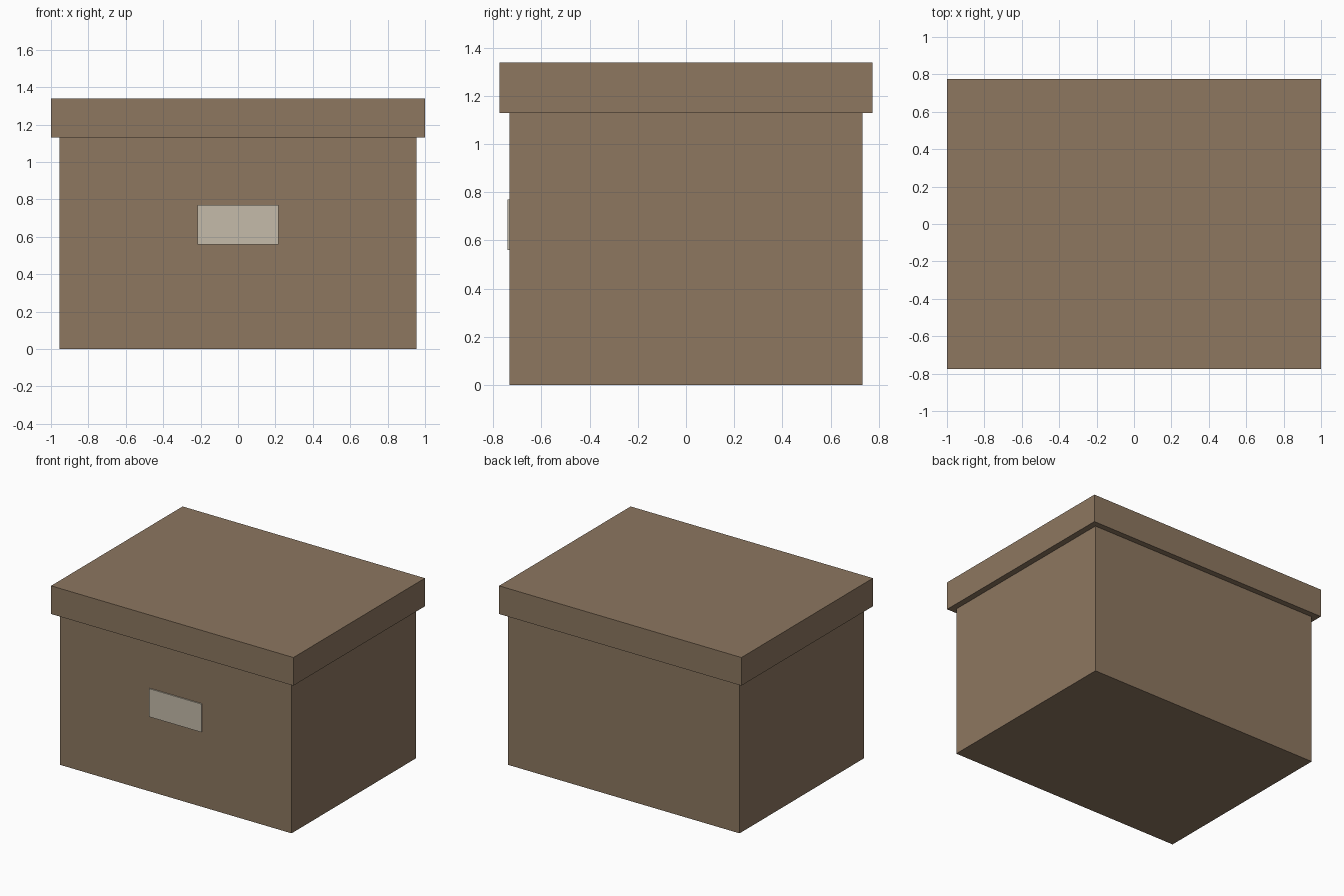
import bpy

# Remove the default cube
cube = bpy.data.objects.get("Cube")
if cube:
    bpy.data.objects.remove(cube, do_unlink=True)


def make_material(name, rgb):
    mat = bpy.data.materials.new(name)
    mat.use_nodes = True
    colour = (*rgb, 1.0)
    mat.diffuse_color = colour
    mat.node_tree.nodes["Principled BSDF"].inputs["Base Color"].default_value = colour
    return mat


def make_box(name, low, high, mat):
    """Box spanning two opposite corners."""
    centre = [(a + b) / 2 for a, b in zip(low, high)]
    size = [b - a for a, b in zip(low, high)]
    bpy.ops.mesh.primitive_cube_add(size=1, location=centre)
    obj = bpy.context.object
    obj.name = name
    obj.scale = size
    bpy.ops.object.transform_apply(location=False, rotation=False, scale=True)
    obj.data.materials.append(mat)
    return obj


cardboard = make_material("cardboard_brown", (0.266, 0.184, 0.117))
paper = make_material("label_cream", (0.56, 0.50, 0.40))

# Box body
body_x, body_y, rim_z = 0.955, 0.732, 1.13
make_box("box_body", (-body_x, -body_y, 0), (body_x, body_y, rim_z), cardboard)

# Overhanging lid
make_box("box_lid", (-1, -0.775, rim_z), (1, 0.775, 1.34), cardboard)

# Thin label plate on the front
make_box("front_label", (-0.217, -body_y - 0.009, 0.56),
         (0.217, -body_y, 0.77), paper)
